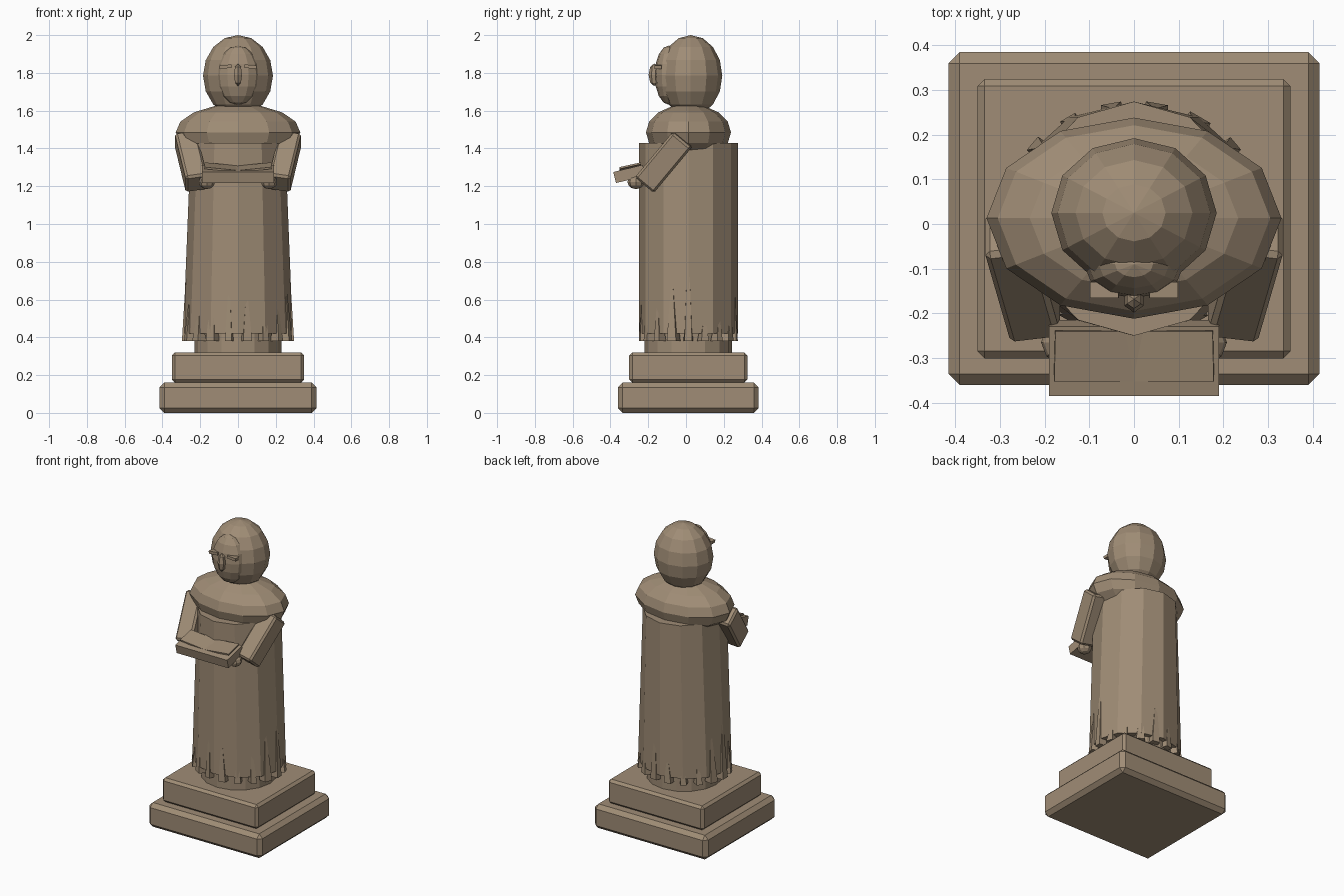
import bpy, bmesh, math, random
from mathutils import Matrix, Vector

if "Cube" in bpy.data.objects:
    bpy.data.objects.remove(bpy.data.objects["Cube"])

random.seed(4)
stone = bpy.data.materials.new("brown stone")
stone.diffuse_color = (0.35, 0.265, 0.18, 1)
stone.use_nodes = True
stone.node_tree.nodes["Principled BSDF"].inputs["Base Color"].default_value = stone.diffuse_color


def finish(name, bm, bevel=0):
    if bevel:
        bmesh.ops.bevel(bm, geom=bm.edges[:], offset=bevel, segments=1, affect='EDGES')
    bmesh.ops.recalc_face_normals(bm, faces=bm.faces[:])
    me = bpy.data.meshes.new(name)
    bm.to_mesh(me)
    bm.free()
    me.materials.append(stone)
    ob = bpy.data.objects.new(name, me)
    bpy.context.collection.objects.link(ob)
    return ob


def box(name, loc, size, rot=Matrix(), bevel=0):
    bm = bmesh.new()
    bmesh.ops.create_cube(bm, size=1)
    bmesh.ops.scale(bm, vec=size, verts=bm.verts)
    bmesh.ops.transform(bm, matrix=Matrix.Translation(loc) @ rot.to_4x4(), verts=bm.verts)
    return finish(name, bm, bevel)


def ball(name, loc, radii, seg=12, rings=8):
    bm = bmesh.new()
    bmesh.ops.create_uvsphere(bm, u_segments=seg, v_segments=rings, radius=1)
    bmesh.ops.scale(bm, vec=radii, verts=bm.verts)
    bmesh.ops.translate(bm, vec=loc, verts=bm.verts)
    return finish(name, bm)


def loft(name, rings, seg=12, cy=0.012):
    # rings: (z, half width x, half depth y)
    bm = bmesh.new()
    loops = [[bm.verts.new((rx * math.cos(math.tau * i / seg),
                            cy + ry * math.sin(math.tau * i / seg), z))
              for i in range(seg)] for z, rx, ry in rings]
    for a, b in zip(loops, loops[1:]):
        for i in range(seg):
            j = (i + 1) % seg
            bm.faces.new((a[i], a[j], b[j], b[i]))
    bm.faces.new(loops[0])
    bm.faces.new(loops[-1])
    return finish(name, bm)


# stepped plinth
box("plinth_lower", (0, 0.012, 0.08), (0.83, 0.745, 0.16), bevel=0.025)
box("plinth_upper", (0, 0.012, 0.24), (0.7, 0.625, 0.16), bevel=0.016)

# foot drum and robe
loft("foot_drum", [(0.31, 0.23, 0.232), (0.46, 0.23, 0.232)], 16)
loft("robe", [(0.42, 0.29, 0.262), (1.43, 0.25, 0.262)])

# robe folds: slim wedges around the hem
N = 18
for i in range(N):
    a = math.tau * i / N
    out = Vector((math.cos(a), math.sin(a), 0))
    side = Vector((-out.y, out.x, 0))
    h = 0.95 if i in (0, N // 2) else random.uniform(0.52, 0.78)
    base = Vector((0.285 * out.x, 0.012 + 0.25 * out.y, 0.38))
    w = random.uniform(0.022, 0.034)
    bm = bmesh.new()
    foot = [bm.verts.new(base + side * s * w + out * o)
            for s, o in ((-1, -0.04), (1, -0.04), (0.8, 0.012), (-0.8, 0.012))]
    tip = bm.verts.new((0.262 * out.x, 0.012 + 0.25 * out.y, h))
    bm.faces.new(foot)
    for k in range(4):
        bm.faces.new((foot[k], foot[(k + 1) % 4], tip))
    finish("robe_fold", bm)

# shoulders, head and face
ball("shoulders", (0, 0.013, 1.485), (0.33, 0.225, 0.15))
ball("head", (0, 0.025, 1.785), (0.185, 0.167, 0.215))
ball("face", (0, -0.09, 1.788), (0.112, 0.076, 0.157))
ball("nose", (0, -0.168, 1.79), (0.025, 0.03, 0.06), 6, 4)

for s in (-1, 1):
    box("brow", (s * 0.066, -0.148, 1.833), (0.064, 0.036, 0.018),
        Matrix.Rotation(s * 0.08, 3, 'Y'))
    # sleeve: slanted box from shoulder to hand
    a, b = Vector((s * 0.278, -0.015, 1.452)), Vector((s * 0.22, -0.215, 1.212))
    d = (b - a).normalized()
    x = (Vector((1, 0, 0)) - d * d.x).normalized()
    rot = Matrix((x, d.cross(x), d)).transposed()
    box("sleeve", (a + b) / 2, (0.115, 0.13, (b - a).length), rot, 0.012)
    ball("hand", (s * 0.165, -0.265, 1.222), (0.043, 0.045, 0.037), 8, 6)
    # raised page, dipping to the spine
    box("page", (s * 0.089, -0.295, 1.3), (0.178, 0.115, 0.01),
        Matrix.Rotation(-s * 0.1, 3, 'Y') @ Matrix.Rotation(0.22, 3, 'X'))

# open book
box("book", (0, -0.3, 1.265), (0.38, 0.16, 0.06), Matrix.Rotation(0.24, 3, 'X'))
